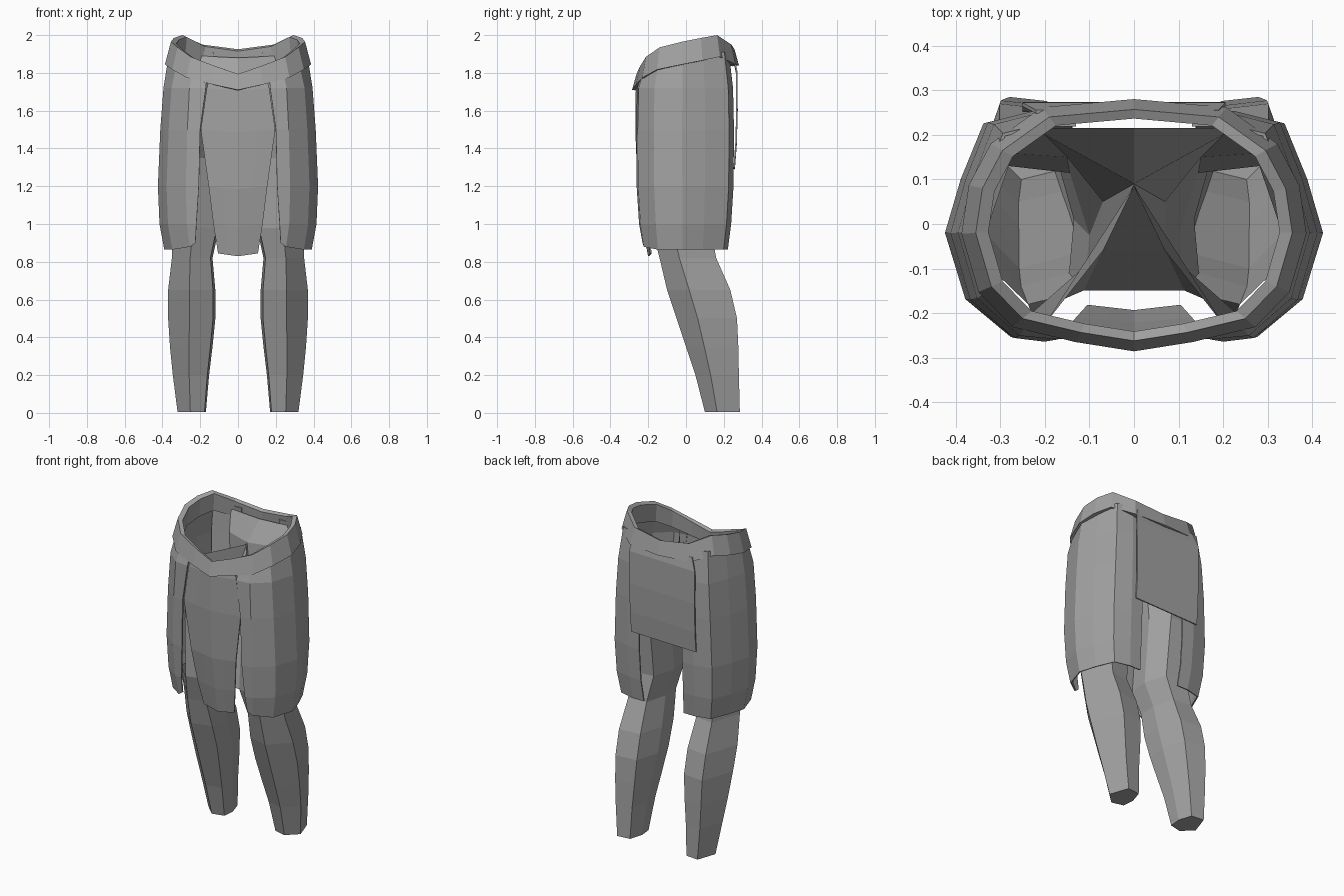
import bpy, bmesh

cube = bpy.data.objects.get("Cube")
if cube:
    bpy.data.objects.remove(cube)

grey = bpy.data.materials.new("cloth_grey")
grey.use_nodes = True
COLOUR = (0.36, 0.36, 0.36, 1)
grey.diffuse_color = COLOUR
grey.node_tree.nodes["Principled BSDF"].inputs["Base Color"].default_value = COLOUR


def loft(name, rows, closed=False, cap=False, wrap=False, thick=0, mirror=False):
    """Skin rows of points; closed joins each row's ends, wrap joins last row to first."""
    bm = bmesh.new()
    grid = [[bm.verts.new(p) for p in row] for row in rows]
    n = len(grid[0])
    pairs = list(zip(grid, grid[1:])) + ([(grid[-1], grid[0])] if wrap else [])
    for a, b in pairs:
        for i in range(n if closed else n - 1):
            j = (i + 1) % n
            bm.faces.new((a[i], a[j], b[j], b[i]))
    if cap:
        bm.faces.new(grid[0])
    bmesh.ops.recalc_face_normals(bm, faces=bm.faces)
    mesh = bpy.data.meshes.new(name)
    bm.to_mesh(mesh)
    bm.free()
    obj = bpy.data.objects.new(name, mesh)
    bpy.context.collection.objects.link(obj)
    mesh.materials.append(grey)
    if thick:
        mod = obj.modifiers.new("thickness", 'SOLIDIFY')
        mod.thickness = thick
        mod.offset = 0
    if mirror:
        obj.modifiers.new("mirror", 'MIRROR')
    return obj


# Lower legs: z, inner x, outer x, front y, back y
LEG = [(0.005, .17, .32, .10, .285), (.2, .153, .345, .05, .28),
       (.35, .135, .36, .0, .277), (.5, .12, .37, -.05, .27),
       (.65, .12, .37, -.10, .235), (.82, .135, .35, -.14, .16),
       (.98, .10, .35, -.18, .13)]
# Six-sided section: back, inner back, inner, inner front, front ridge, outer
SECTION = [(.45, 1), (-.65, .9), (-1, 0), (-.9, -.8), (.1, -1), (1, -.3)]
legs = [[((a + b) / 2 + u * (b - a) / 2, (c + d) / 2 + v * (d - c) / 2, z)
         for u, v in SECTION] for z, a, b, c, d in LEG]
loft("legs", legs, closed=True, cap=True, mirror=True)

# Inner thighs: open sheets from the legs up to a high crotch
MID = [(.30, .16, 1.35), (.15, .15, 1.35), (.07, .05, 1.35), (.07, -.06, 1.35), (.23, -.2, 1.35)]
TOP = [(.31, .18, 1.75), (.2, .2, 1.75), (0, .09, 1.78), (0, .085, 1.77), (.2, -.225, 1.75)]
loft("inner_thighs", [legs[-1][:5], MID, TOP], mirror=True)
loft("crotch_panel", [[(0, p[1], p[2]), p] for p in (legs[-1][3], MID[3], (.002, .085, 1.77))],
     mirror=True)
loft("seat", [TOP[:3], [(.3, .18, 1.89), (.2, .215, 1.89), (0, .215, 1.88)]], mirror=True)

# Belt: half outline of the top rim, mirrored round into a closed ring
RIM = [(0, -.262, 1.795), (.12, -.243, 1.835), (.25, -.212, 1.885), (.32, -.14, 1.935),
       (.355, -.02, 1.965), (.34, .08, 1.985), (.295, .165, 2.0), (.19, .24, 1.95),
       (0, .257, 1.925)]
rim = RIM + [(-x, y, z) for x, y, z in RIM[-2:0:-1]]
# scale, drop, extra drop towards the sides
BAND = [(.92, .01, 0), (1, 0, 0), (1.09, .085, .1), (.95, .09, .1)]
loft("belt", [[(x * s, y * s, z - d - e * abs(x)) for x, y, z in rim] for s, d, e in BAND],
     closed=True, wrap=True)

# Side skirts: one plan outline scaled at each height
PLAN = [(.205, -.26), (.275, -.252), (.375, -.168), (.42, -.02),
        (.385, .10), (.335, .225), (.23, .25), (.15, .25)]
# z, x scale, y scale, x of the front edge
HEM = [(1.885, .87, .89, .165), (1.72, .93, .98, .17), (1.5, .97, 1, .2),
       (1.2, 1, .99, .207), (1.0, .98, .94, .22), (.865, .92, .87, .225)]
skirt = []
for k, (z, sx, sy, edge) in enumerate(HEM):
    row = []
    for i, (x, y) in enumerate(PLAN):
        px, py = (edge if i == 0 else x * sx), y * sy
        pz = min(z + .4 * py, 1.91) if k == 0 else z
        if k == len(HEM) - 1 and i < 2:
            pz += .035 - .02 * i
        row.append((px, py, pz))
    skirt.append(row)
loft("side_skirts", skirt, thick=.008, mirror=True)

# Front flap: z, half width, y
FRONT = [(1.77, .15, -.255), (1.72, .165, -.262), (1.5, .197, -.264),
         (1.2, .155, -.252), (1.0, .13, -.225), (.845, .105, -.197)]
loft("front_flap", [[(w * t, y + .012 * abs(t), z - .015 * (1 - abs(t)))
                     for t in (-1, -.5, 0, .5, 1)] for z, w, y in FRONT], thick=.008)

# Back flap, a little off centre: z, right x, left x, y
BACK = [(1.875, -.22, .19, .252), (1.8, -.25, .205, .268), (1.6, -.25, .205, .27),
        (1.42, -.25, .2, .265), (1.29, -.25, .2, .255)]
loft("back_flap", [[(a + (b - a) * t / 4, y, z + .01 * t / 4) for t in range(5)]
                   for z, a, b, y in BACK], thick=.008)
